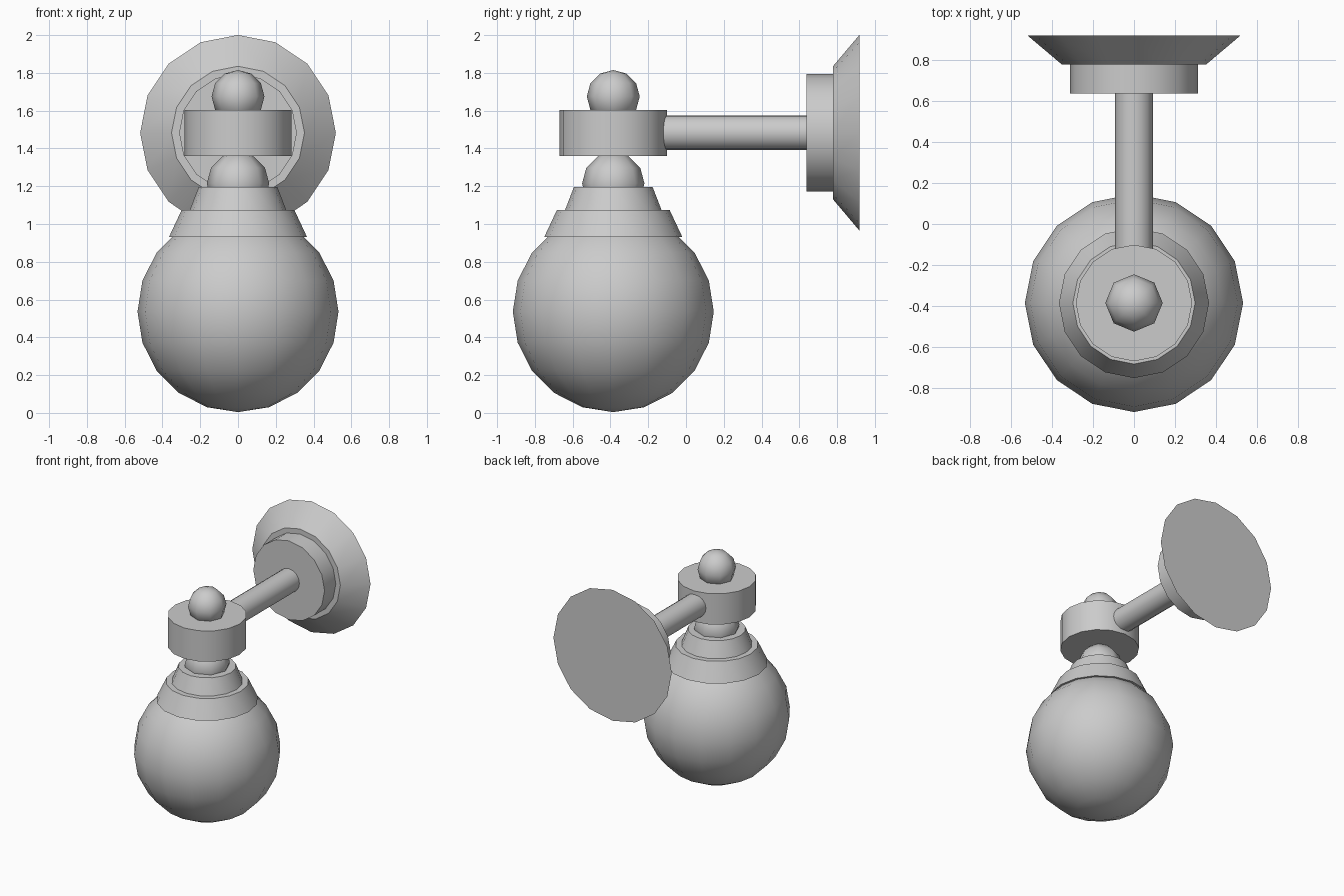
import bpy
import bmesh
import math
from mathutils import Matrix

if "Cube" in bpy.data.objects:
    bpy.data.objects.remove(bpy.data.objects["Cube"])

LAMP_Y = -0.385   # vertical axis of the lamp
ARM_Z = 1.483     # height of the arm and wall mount


def finish(name, bm, angle):
    mesh = bpy.data.meshes.new(name)
    bm.to_mesh(mesh)
    bm.free()
    obj = bpy.data.objects.new(name, mesh)
    bpy.context.collection.objects.link(obj)
    bpy.ops.object.select_all(action='DESELECT')
    obj.select_set(True)
    bpy.context.view_layer.objects.active = obj
    bpy.ops.object.shade_smooth_by_angle(angle=math.radians(angle))
    return obj


def ball(name, z, radius, segments, rings):
    bm = bmesh.new()
    bmesh.ops.create_uvsphere(bm, u_segments=segments, v_segments=rings, radius=radius,
                              matrix=Matrix.Translation((0, LAMP_Y, z)))
    return finish(name, bm, 60)


def cone(name, start, end, r_start, r_end, along_y=False, segments=16):
    """Capped cone or cylinder, upright on the lamp axis or lying along y."""
    mid = (start + end) / 2
    if along_y:
        matrix = Matrix.Translation((0, mid, ARM_Z)) @ Matrix.Rotation(-math.pi / 2, 4, 'X')
    else:
        matrix = Matrix.Translation((0, LAMP_Y, mid))
    bm = bmesh.new()
    bmesh.ops.create_cone(bm, cap_ends=True, segments=segments, radius1=r_start,
                          radius2=r_end, depth=end - start, matrix=matrix)
    return finish(name, bm, 30)


# Lamp: globe, stepped shade holder, neck, collar and finial
ball("globe", 0.536, 0.532, 16, 10)
cone("holder_lower", 0.93, 1.075, 0.366, 0.298)
cone("holder_upper", 1.075, 1.197, 0.255, 0.208)
ball("neck", 1.215, 0.165, 8, 6)
cone("collar", 1.36, 1.603, 0.284, 0.284)
ball("finial", 1.675, 0.14, 8, 6)

# Arm and wall mount
cone("arm", -0.2, 0.66, 0.092, 0.092, along_y=True)
cone("mount_disc", 0.637, 0.785, 0.312, 0.312, along_y=True)
cone("wall_plate", 0.778, 0.918, 0.352, 0.518, along_y=True)
